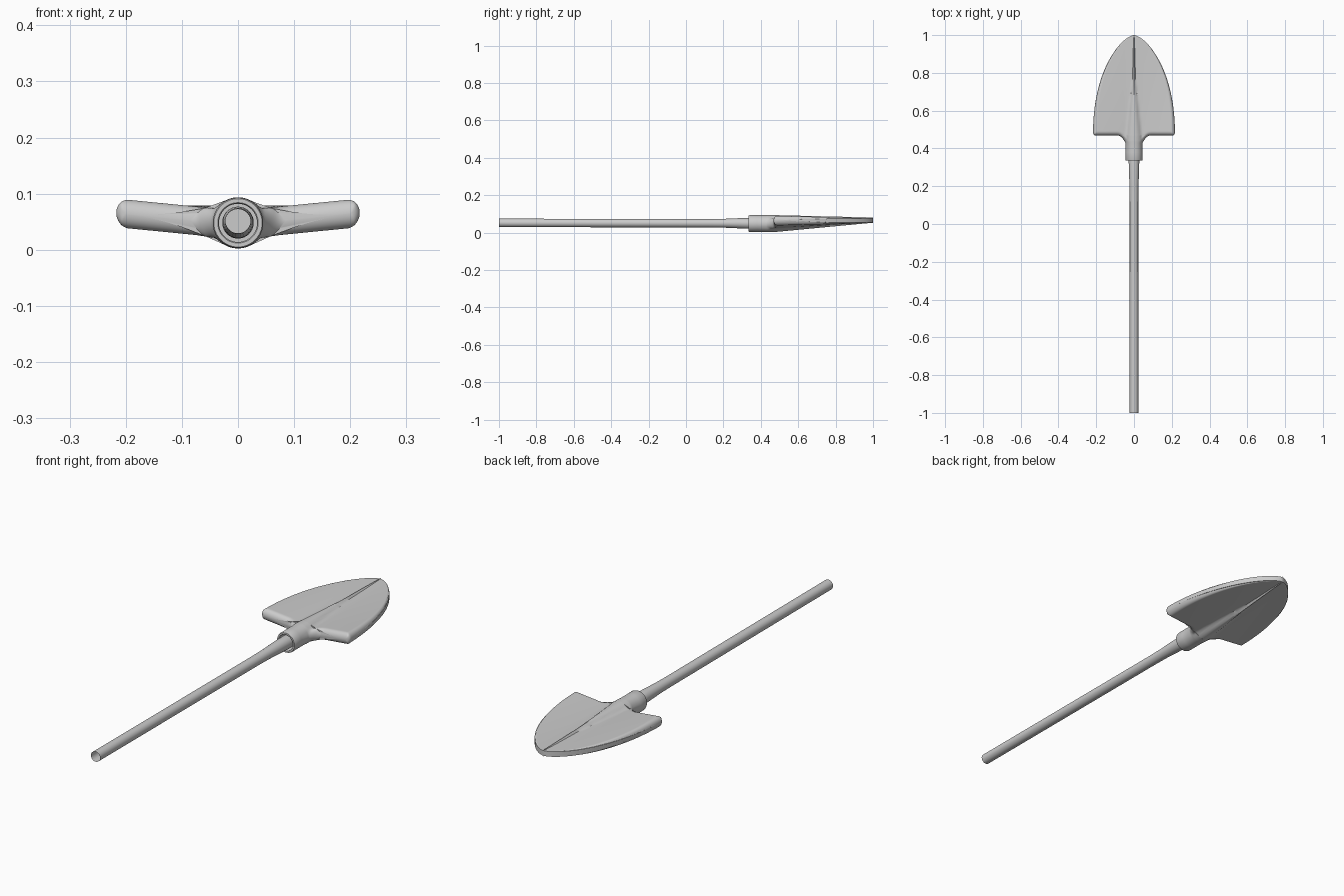
import bpy
import bmesh
from math import sin, cos, pi, sqrt

cube = bpy.data.objects.get("Cube")
if cube:
    bpy.data.objects.remove(cube, do_unlink=True)

GREY = (0.6, 0.6, 0.6, 1)
mat = bpy.data.materials.new("grey metal")
mat.use_nodes = True
mat.diffuse_color = GREY
mat.node_tree.nodes["Principled BSDF"].inputs["Base Color"].default_value = GREY

R = 0.045          # collar radius
ZC = 0.048         # collar centre height
NECK = 0.428       # where the neck starts to flare
SHOULDER = 0.468   # rear edge of the blade
FILLET = 0.04
N = 72             # samples across the blade


def loft(name, loops, cap_start=False):
    """Skin closed loops of points into a smooth shaded object."""
    bm = bmesh.new()
    rings = [[bm.verts.new(p) for p in loop] for loop in loops]
    for a, b in zip(rings, rings[1:]):
        for i in range(len(a)):
            j = (i + 1) % len(a)
            bm.faces.new((a[i], a[j], b[j], b[i]))
    if cap_start:
        bm.faces.new(rings[0])
    bmesh.ops.remove_doubles(bm, verts=bm.verts, dist=0.00005)
    bmesh.ops.recalc_face_normals(bm, faces=bm.faces)
    mesh = bpy.data.meshes.new(name)
    bm.to_mesh(mesh)
    bm.free()
    mesh.materials.append(mat)
    obj = bpy.data.objects.new(name, mesh)
    bpy.context.collection.objects.link(obj)
    bpy.ops.object.select_all(action="DESELECT")
    obj.select_set(True)
    bpy.context.view_layer.objects.active = obj
    bpy.ops.object.shade_smooth_by_angle(angle=0.7)
    return obj


def circle(r, y, z, count):
    return [(r * sin(2 * pi * i / count), y, z + r * cos(2 * pi * i / count))
            for i in range(count)]


def arc(d, r):
    """Quarter round rising from 0 to 1 as d goes from 0 to r."""
    k = 1 - min(max(d / r, 0), 1)
    return sqrt(1 - k * k)


def along(y):
    return min(max((y - SHOULDER) / (1 - SHOULDER), 0), 1)


def half_width(y):
    if y <= NECK:
        return R
    if y <= SHOULDER:
        return R + FILLET * (1 - sqrt((SHOULDER - y) / FILLET))
    outline = 0.217 * max(1 - along(y) ** 2.2, 0) ** 0.65
    return outline - 0.016 * (1 - arc(y - SHOULDER, 0.016))


def rear_edge(x):
    if x <= R:
        return NECK - 0.05
    return SHOULDER - FILLET * max(0, 1 - (x - R) / FILLET) ** 2


def thickness(x, y, w):
    """Half thickness: a rounded plate blended with a tapering socket ridge."""
    t = along(y)
    ridge_w = R * max(1 - 1.5 * t, 0.02)
    ridge = (R - 0.032 * t) * sqrt(max(0, 1 - (x / ridge_w) ** 2))
    if y <= NECK:
        return ridge
    d = min(w - x, y - rear_edge(x))
    edge = max(arc(d, 0.023 - 0.017 * t), 0.95 * t if y > 0.5 else 0)
    plate = (0.026 - 0.014 * t) * edge
    return (plate ** 5 + ridge ** 5) ** 0.2


def section(y):
    w = half_width(y)
    t = along(y)
    top, bottom = [], []
    for i in range(N + 1):
        x = w * sin(pi * (i / N - 0.5))
        side = abs(x)
        mid = ZC + 0.019 * t + 0.016 * (1 - t) * max(0, side - R) / 0.155
        h = thickness(side, y, w)
        top.append((x, y, mid + h))
        bottom.append((x, y, mid - h))
    return top + bottom[::-1]


def socket_ring(r, y):
    """A ring with the same point layout as the blade sections."""
    return [(x * r / R, y, ZC + (z - ZC) * r / R) for x, _, z in section(NECK)]


# blade with its hollow socket: inner wall, rim, neck, shoulders, then tip
rows = [0.34, 0.38, NECK]
rows += [NECK + FILLET * (1 - (1 - i / 10) ** 2) for i in range(1, 11)]
rows += [SHOULDER + 0.032 * (i / 10) ** 2 for i in range(11)]
rows += [0.5 + 0.5 * sin(pi / 2 * i / 44) for i in range(1, 45)]
loops = [socket_ring(0.034, 0.45), socket_ring(0.034, 0.338),
         socket_ring(0.036, 0.335), socket_ring(0.043, 0.335)]
# the first shoulder row carries the wide end of the flat rear edge
loops += [section(y + (1e-5 if i == 13 else 0)) for i, y in enumerate(rows)]
loft("blade_and_socket", loops, cap_start=True)

# hollow handle tube, swelling where it enters the socket
profile = [(-1, 0.0225, 0.052), (0.12, 0.0225, 0.05), (0.2, 0.0235, 0.05),
           (0.28, 0.027, 0.05), (0.33, 0.028, 0.049), (0.4, 0.028, ZC)]
loft("handle", [circle(r, y, z, 32) for y, r, z in profile])
